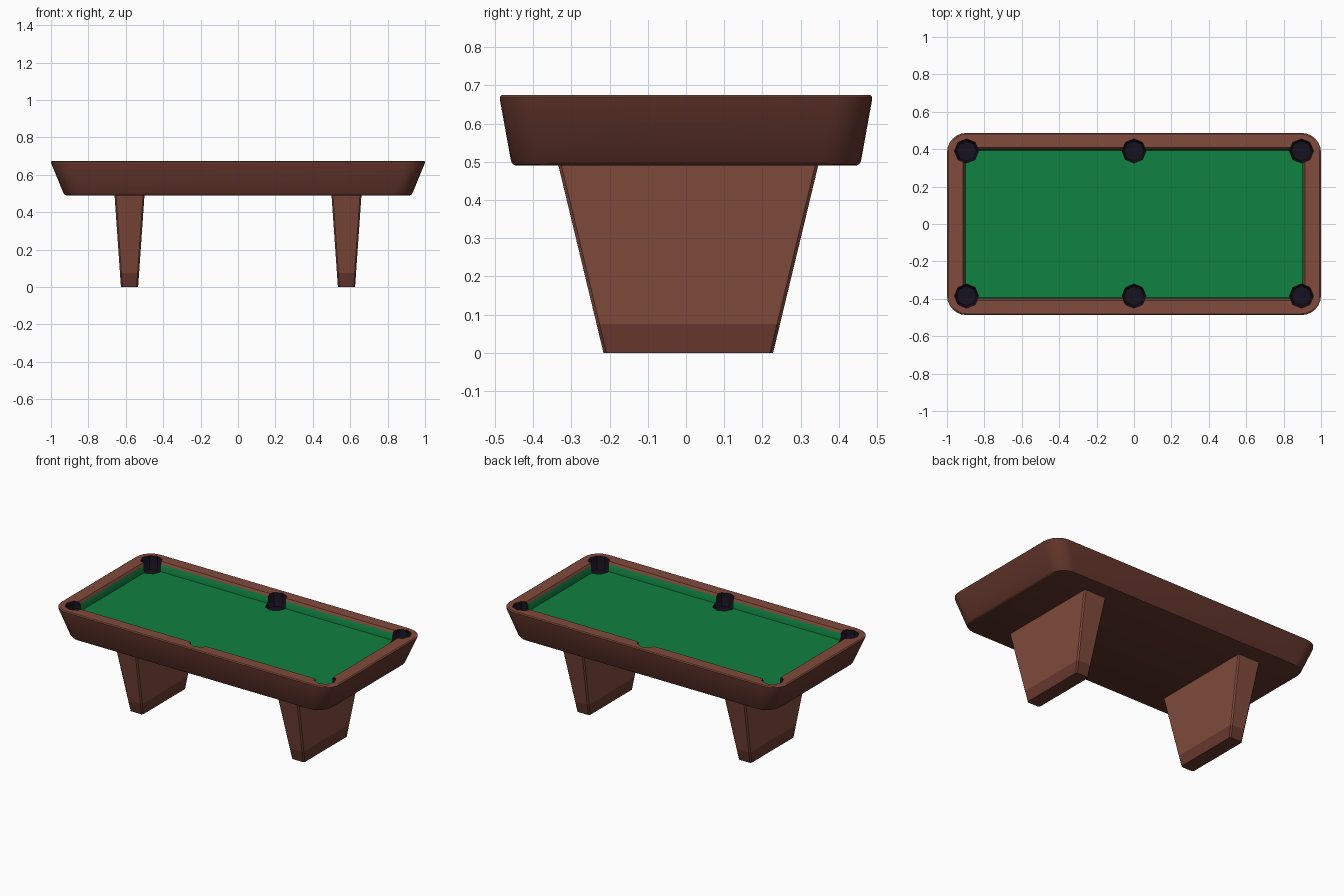
import bpy, bmesh, math

if "Cube" in bpy.data.objects:
    bpy.data.objects.remove(bpy.data.objects["Cube"])

def material(name, rgb):
    m = bpy.data.materials.new(name)
    m.diffuse_color = (*rgb, 1)
    m.use_nodes = True
    m.node_tree.nodes["Principled BSDF"].inputs["Base Color"].default_value = m.diffuse_color
    return m

WOOD = material("wood", (0.22, 0.07, 0.046))
APRON = material("dark_wood", (0.12, 0.035, 0.024))
FOOT = material("foot_wood", (0.14, 0.04, 0.028))
FELT = material("felt", (0.005, 0.22, 0.052))
BLACK = material("pocket_black", (0.008, 0.006, 0.013))

def rect(z, hx, hy, r=0.0, seg=1, cx=0.0, cy=0.0):
    """Rectangle ring with rounded (or chamfered, or sharp) corners."""
    pts = []
    for i, (sx, sy) in enumerate(((1, 1), (-1, 1), (-1, -1), (1, -1))):
        if r == 0:
            pts.append((cx + sx * hx, cy + sy * hy, z))
            continue
        for k in range(seg + 1):
            a = math.pi / 2 * (i + k / seg)
            pts.append((cx + sx * (hx - r) + r * math.cos(a),
                        cy + sy * (hy - r) + r * math.sin(a), z))
    return pts

def octagon(z, r, cx, cy):
    return [(cx + r * math.cos(k * math.pi / 4), cy + r * math.sin(k * math.pi / 4), z)
            for k in range(8)]

def loft(bm, rings, mats):
    """Closed solid through rings; mats = bottom cap, each band, top cap."""
    vs = [[bm.verts.new(p) for p in ring] for ring in rings]
    bm.faces.new(vs[0][::-1]).material_index = mats[0]
    n = len(vs[0])
    for b in range(len(vs) - 1):
        for i in range(n):
            j = (i + 1) % n
            f = bm.faces.new((vs[b][i], vs[b][j], vs[b + 1][j], vs[b + 1][i]))
            f.material_index = mats[b + 1]
    bm.faces.new(vs[-1]).material_index = mats[-1]

def make(name, solids, materials):
    bm = bmesh.new()
    for rings, mats in solids:
        loft(bm, rings, mats)
    me = bpy.data.meshes.new(name)
    bm.to_mesh(me)
    bm.free()
    for m in materials:
        me.materials.append(m)
    ob = bpy.data.objects.new(name, me)
    bpy.context.collection.objects.link(ob)
    return ob

def activate(ob):
    bpy.ops.object.select_all(action='DESELECT')
    ob.select_set(True)
    bpy.context.view_layer.objects.active = ob

def cut(ob, cutter):
    mod = ob.modifiers.new("cut", 'BOOLEAN')
    mod.operation, mod.solver, mod.object = 'DIFFERENCE', 'EXACT', cutter
    mod.material_mode = 'TRANSFER'
    activate(ob)
    bpy.ops.object.modifier_apply(modifier=mod.name)
    bpy.data.objects.remove(cutter)

# table bed: flared rounded box, dark sides and lighter rail top
levels = [(0.49, 0.918, 0.445, 0.09), (0.493, 0.926, 0.453, 0.095), (0.502, 0.933, 0.458, 0.1),
          (0.662, 0.999, 0.487, 0.105), (0.67, 1.0, 0.487, 0.105), (0.675, 0.993, 0.481, 0.1)]
bed = make("table_bed", [([rect(*l, seg=6) for l in levels], [0, 0, 0, 0, 0, 1, 1])],
           [APRON, WOOD])

# playing surface recess: felt floor and cushions, wooden lip
FELT_Z = 0.615
cut(bed, make("felt_cutter",
              [([rect(FELT_Z, 0.902, 0.394), rect(0.66, 0.905, 0.398), rect(0.69, 0.925, 0.418)],
                [0, 0, 1, 1])], [FELT, WOOD]))

# six eight-sided pockets cut through rail and felt
cups = []
for x in (-0.895, 0, 0.895):
    for y in (-0.385, 0.39):
        cups.append(([octagon(0.59, 0.053, x, y), octagon(FELT_Z - 0.001, 0.065, x, y),
                      octagon(0.7, 0.065, x, y)], [0, 0, 0, 0]))
cut(bed, make("pocket_cutter", cups, [BLACK]))
activate(bed)
bpy.ops.object.shade_smooth_by_angle(angle=math.radians(32))

# two tapered pedestal legs with darker feet
def leg_ring(z, s):
    t = z / 0.49
    return rect(z, 0.046 + 0.034 * t, 0.222 + 0.118 * t, 0.008, 1, s * 0.58, 0.006)

for side, s in (("left", -1), ("right", 1)):
    make(side + "_leg", [([leg_ring(z, s) for z in (0, 0.075, 0.495)], [0, 0, 1, 1])],
         [FOOT, WOOD])
